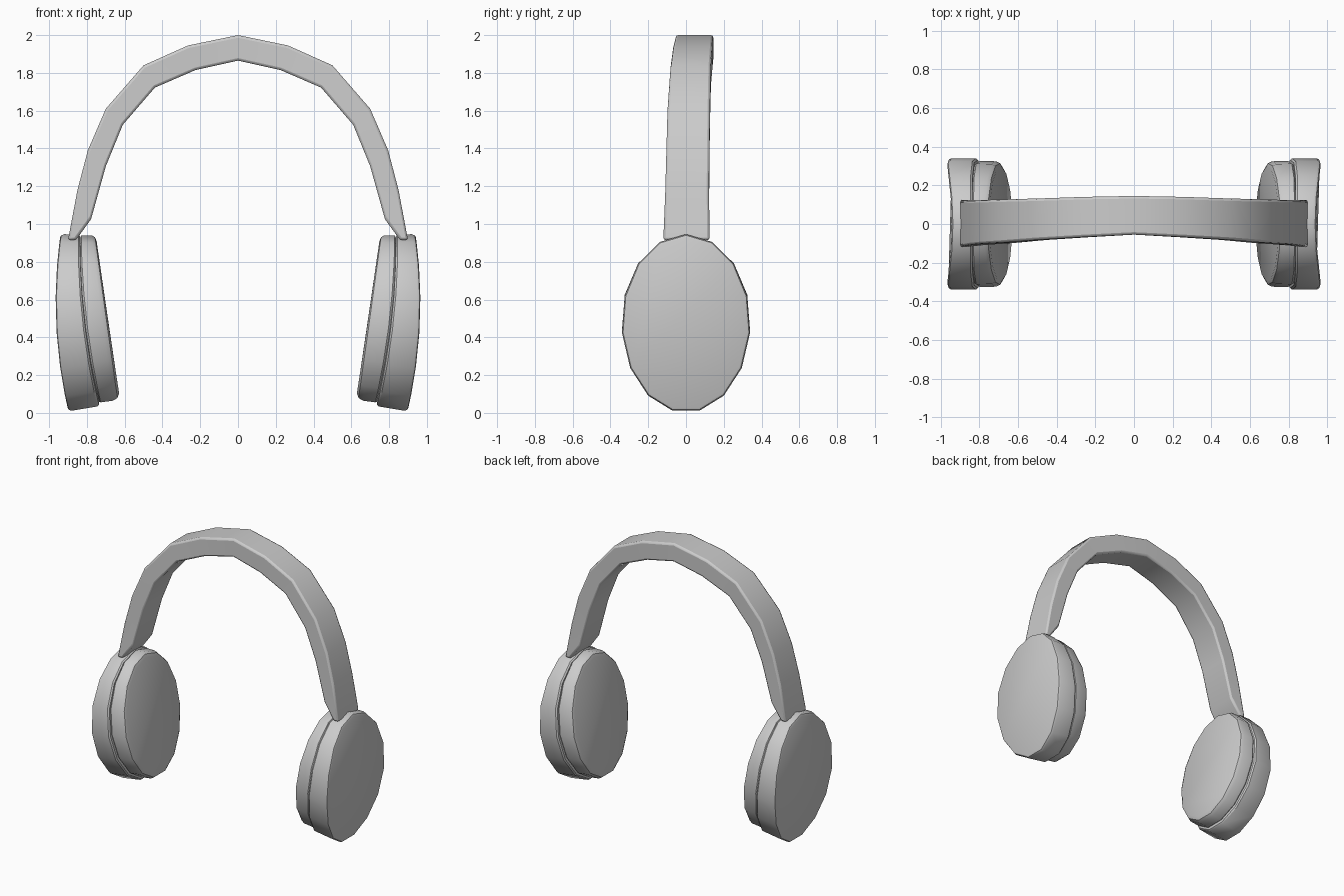
import bpy, bmesh, math

if "Cube" in bpy.data.objects:
    bpy.data.objects.remove(bpy.data.objects["Cube"])


def make_object(name, rings, closed_ends=True):
    """Skin a list of equal-length point rings and cap both ends."""
    bm = bmesh.new()
    loops = [[bm.verts.new(p) for p in ring] for ring in rings]
    n = len(loops[0])
    for a, b in zip(loops, loops[1:]):
        for i in range(n):
            j = (i + 1) % n
            bm.faces.new((a[i], a[j], b[j], b[i]))
    bm.faces.new(loops[0])
    bm.faces.new(loops[-1])
    bmesh.ops.recalc_face_normals(bm, faces=bm.faces)
    mesh = bpy.data.meshes.new(name)
    bm.to_mesh(mesh)
    bm.free()
    obj = bpy.data.objects.new(name, mesh)
    bpy.context.collection.objects.link(obj)
    return obj


def shade(obj, angle=35):
    bpy.ops.object.select_all(action='DESELECT')
    obj.select_set(True)
    bpy.context.view_layer.objects.active = obj
    bpy.ops.object.shade_smooth_by_angle(angle=math.radians(angle))


def cup_ring(side, x_top, x_mid, x_low, z_top, z_low, ry, sides=15):
    """Oval ring whose x bends along its height (top, middle, bottom)."""
    c = 2 * (x_top + x_low - 2 * x_mid)
    b = x_low - x_top - c
    ring = []
    for i in range(sides):
        a = 2 * math.pi * i / sides
        t = (1 - math.cos(a)) / 2
        ring.append((side * (x_top + b * t + c * t * t),
                     ry * math.sin(a),
                     z_top + (z_low - z_top) * t))
    return ring


# Headband: outer x, outer z, inner x, inner z, front y, back y
stations = [
    (0.00, 2.00, 0.00, 1.865, -0.055, 0.145),
    (0.265, 1.945, 0.225, 1.815, -0.068, 0.140),
    (0.50, 1.84, 0.44, 1.722, -0.082, 0.132),
    (0.70, 1.61, 0.61, 1.525, -0.098, 0.127),
    (0.795, 1.39, 0.70, 1.305, -0.104, 0.124),
    (0.85, 1.18, 0.778, 1.025, -0.110, 0.122),
    (0.90, 0.915, 0.858, 0.915, -0.120, 0.125),
]


def band_ring(side, s):
    xo, zo, xi, zi, yf, yb = s
    return [(side * xo, yf, zo), (side * xo, yb, zo),
            (side * xi, yb, zi), (side * xi, yf, zi)]


band = make_object("headband",
                   [band_ring(-1, s) for s in reversed(stations[1:])]
                   + [band_ring(1, s) for s in stations])
bevel = band.modifiers.new("soft_edges", 'BEVEL')
bevel.width = 0.013
bevel.segments = 2
bevel.limit_method = 'ANGLE'
bevel.angle_limit = math.radians(45)
shade(band)

# Ear cups: rings of (x top, x middle, x bottom, z top, z bottom, y radius)
shell = [
    (0.942, 0.963, 0.900, 0.928, 0.018, 0.325),
    (0.936, 0.959, 0.895, 0.940, 0.007, 0.335),
    (0.920, 0.948, 0.880, 0.946, 0.001, 0.341),
    (0.845, 0.823, 0.742, 0.944, 0.024, 0.341),
    (0.836, 0.813, 0.734, 0.936, 0.032, 0.333),
    (0.834, 0.810, 0.732, 0.920, 0.050, 0.315),
]
pad = [
    (0.840, 0.818, 0.740, 0.920, 0.055, 0.315),
    (0.830, 0.802, 0.725, 0.940, 0.046, 0.328),
    (0.775, 0.720, 0.660, 0.940, 0.055, 0.326),
    (0.757, 0.698, 0.637, 0.930, 0.070, 0.316),
    (0.748, 0.690, 0.628, 0.908, 0.095, 0.298),
]
for side, label in ((-1, "left"), (1, "right")):
    shade(make_object(label + "_cup_shell", [cup_ring(side, *r) for r in shell]))
    shade(make_object(label + "_ear_pad", [cup_ring(side, *r) for r in pad]))
